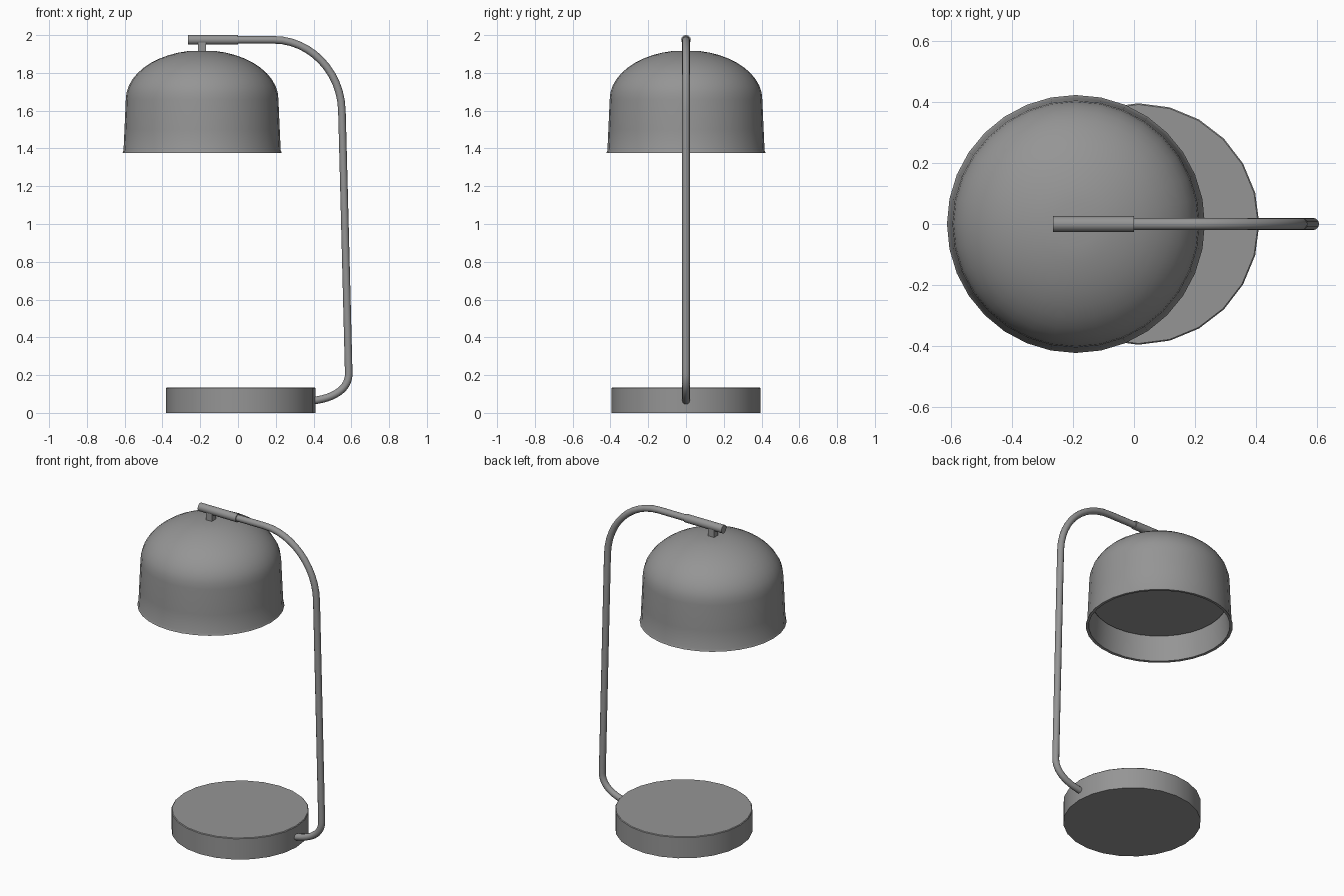
import bpy, math
from mathutils import Vector

cube = bpy.data.objects.get("Cube")
if cube:
    bpy.data.objects.remove(cube, do_unlink=True)

# One painted-metal material for the whole lamp
grey = bpy.data.materials.new("lamp grey")
grey.use_nodes = True
grey.diffuse_color = (0.30, 0.30, 0.30, 1)
grey.node_tree.nodes["Principled BSDF"].inputs["Base Color"].default_value = grey.diffuse_color

SHADE_X = -0.19
ARM_Z = 1.975


def finish(ob, name, angle=35):
    ob.name = name
    ob.data.materials.clear()
    ob.data.materials.append(grey)
    bpy.ops.object.select_all(action='DESELECT')
    ob.select_set(True)
    bpy.context.view_layer.objects.active = ob
    bpy.ops.object.shade_smooth_by_angle(angle=math.radians(angle))
    return ob


def lathe(name, profile, sides, x):
    """Spin (radius, z) points around a vertical axis; ends are capped."""
    verts = [(x + r * math.cos(a), r * math.sin(a), z)
             for r, z in profile
             for a in (2 * math.pi * i / sides for i in range(sides))]
    faces = [(k * sides + i, k * sides + (i + 1) % sides,
              (k + 1) * sides + (i + 1) % sides, (k + 1) * sides + i)
             for k in range(len(profile) - 1) for i in range(sides)]
    last = (len(profile) - 1) * sides
    faces += [tuple(reversed(range(sides))), tuple(range(last, last + sides))]
    mesh = bpy.data.meshes.new(name)
    mesh.from_pydata(verts, [], faces)
    ob = bpy.data.objects.new(name, mesh)
    bpy.context.collection.objects.link(ob)
    return finish(ob, name)


# Weighted round base
lathe("base", [(0.395, 0), (0.395, 0.131), (0.391, 0.135)], 24, 0.015)

# Shade: recessed diffuser, inner wall, rim, flared skirt, then the dome
DOME_Z, DOME_R, DOME_H = 1.66, 0.404, 0.26
dome = [(DOME_R * math.cos(t), DOME_Z + DOME_H * math.sin(t))
        for t in (math.radians(80) * i / 10 for i in range(11))]
skirt = [(0.385, 1.53), (0.393, 1.54), (0.405, 1.376), (0.422, 1.375),
         (0.416, 1.39), (0.411, 1.5)]
lathe("shade", skirt + dome, 32, SHADE_X)

# Short square stem joining shade and arm
bpy.ops.mesh.primitive_cube_add(size=1, location=(SHADE_X, 0, 1.93))
stem = bpy.context.object
stem.scale = (0.042, 0.042, 0.07)
finish(stem, "shade_stem")

# Sleeve at the end of the arm
bpy.ops.mesh.primitive_cylinder_add(vertices=16, radius=0.0255, depth=0.265,
                                    location=(-0.1325, 0, ARM_Z),
                                    rotation=(0, math.pi / 2, 0))
finish(bpy.context.object, "arm_sleeve")

# Bent tube: (x, z) with the incoming and outgoing handle for each point
path = [((0.36, 0.056), (0.34, 0.052), (0.38, 0.06)),
        ((0.42, 0.068), (0.40, 0.064), (0.53, 0.087)),
        ((0.586, 0.21), (0.588, 0.14), (0.584, 0.30)),
        ((0.55, 1.6), (0.553, 1.5), (0.545, 1.81)),
        ((0.19, ARM_Z), (0.38, ARM_Z), (0.15, ARM_Z)),
        ((-0.02, ARM_Z), (0.02, ARM_Z), (-0.05, ARM_Z))]
curve = bpy.data.curves.new("arm", 'CURVE')
curve.dimensions = '3D'
curve.bevel_depth = 0.02
curve.bevel_resolution = 4
curve.resolution_u = 12
curve.use_fill_caps = True
spline = curve.splines.new('BEZIER')
spline.bezier_points.add(len(path) - 1)
for point, (co, left, right) in zip(spline.bezier_points, path):
    point.handle_left_type = point.handle_right_type = 'FREE'
    point.co, point.handle_left, point.handle_right = (
        Vector((p[0], 0, p[1])) for p in (co, left, right))
arm = bpy.data.objects.new("arm", curve)
bpy.context.collection.objects.link(arm)
bpy.ops.object.select_all(action='DESELECT')
arm.select_set(True)
bpy.context.view_layer.objects.active = arm
bpy.ops.object.convert(target='MESH')
finish(bpy.context.object, "arm", 45)
